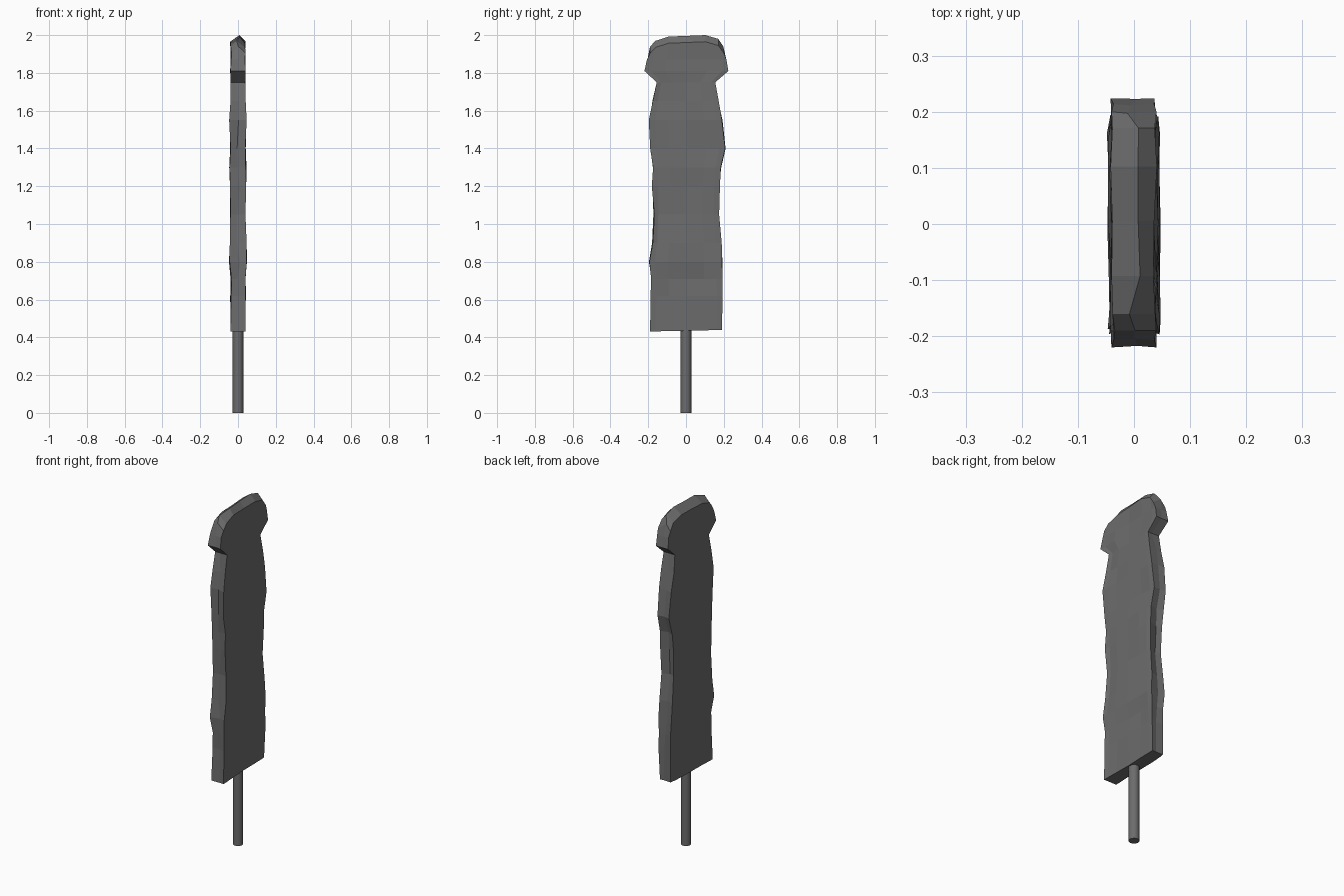
import bpy, bmesh, random

if "Cube" in bpy.data.objects:
    bpy.data.objects.remove(bpy.data.objects["Cube"])

random.seed(4)

# Silhouette rows: height, left y, right y, front/back half thickness
ROWS = [
    (0.435, -0.190, 0.190, 0.037), (0.62, -0.185, 0.195, 0.038),
    (0.71, -0.186, 0.188, 0.037), (0.80, -0.192, 0.190, 0.045),
    (0.90, -0.180, 0.185, 0.042), (1.05, -0.172, 0.171, 0.038),
    (1.20, -0.176, 0.176, 0.040), (1.30, -0.178, 0.184, 0.043),
    (1.40, -0.185, 0.205, 0.038), (1.55, -0.192, 0.192, 0.043),
    (1.65, -0.176, 0.174, 0.037), (1.75, -0.155, 0.155, 0.036),
    (1.81, -0.220, 0.224, 0.038), (1.87, -0.207, 0.214, 0.036),
    (1.94, -0.190, 0.200, 0.038),
]
COLS = [-1, -0.85, -0.5, 0, 0.5, 0.85, 1]
CAP = [0, 0.03, 0.052, 0.056, 0.06, 0.04, 0.0]   # rise of the domed top


def jitter(a):
    return random.uniform(-a, a)


def position(r, c, side):
    """Point on the back (-1), ridge (0) or front (+1) layer."""
    z, left, right, t = ROWS[r]
    y = (left + right) / 2 + COLS[c] * (right - left) / 2
    top, bottom = r == len(ROWS) - 1, r == 0
    if top:
        z += CAP[c]
        if side:
            z -= 0.035
    elif bottom:
        z += 0.004 * COLS[c]
    border = abs(COLS[c]) == 1
    if side == 0:
        wobble = 0.016 if r not in (0, 11, 12, 13, 14) else 0.003
        return (jitter(0.012), y - (COLS[c] * abs(jitter(wobble)) if border else 0), z)
    if border and 0 < r < 11:
        y += jitter(0.005)
    return (side * t + jitter(0.004), y, z)


# Dark charcoal colour
dark = bpy.data.materials.new("charcoal")
dark.diffuse_color = (0.15, 0.15, 0.15, 1)
dark.use_nodes = True
dark.node_tree.nodes["Principled BSDF"].inputs["Base Color"].default_value = dark.diffuse_color

# Carved flat body with a ridged rim
bm = bmesh.new()
nr, nc = len(ROWS), len(COLS)
layers = {}
for s in (-1, 1):
    layers[s] = [[bm.verts.new(position(r, c, s)) for c in range(nc)] for r in range(nr)]
    for r in range(nr - 1):
        for c in range(nc - 1):
            g = layers[s]
            bm.faces.new((g[r][c], g[r][c + 1], g[r + 1][c + 1], g[r + 1][c]))
border = ([(0, c) for c in range(nc)] + [(r, nc - 1) for r in range(1, nr)]
          + [(nr - 1, c) for c in range(nc - 2, -1, -1)]
          + [(r, 0) for r in range(nr - 2, 0, -1)])
ridge = [bm.verts.new(position(r, c, 0)) for r, c in border]
n = len(border)
for s in (-1, 1):
    edge = [layers[s][r][c] for r, c in border]
    for i in range(n):
        j = (i + 1) % n
        bm.faces.new((edge[i], edge[j], ridge[j], ridge[i]))
bmesh.ops.recalc_face_normals(bm, faces=bm.faces)
mesh = bpy.data.meshes.new("carved_body")
bm.to_mesh(mesh)
bm.free()
mesh.materials.append(dark)
bpy.context.collection.objects.link(bpy.data.objects.new("carved_body", mesh))

# Round support stick
bpy.ops.mesh.primitive_cylinder_add(vertices=16, radius=0.028, depth=0.47, location=(0, 0, 0.235))
stick = bpy.context.object
stick.name = "support_stick"
stick.data.materials.append(dark)
bpy.ops.object.shade_smooth_by_angle()
